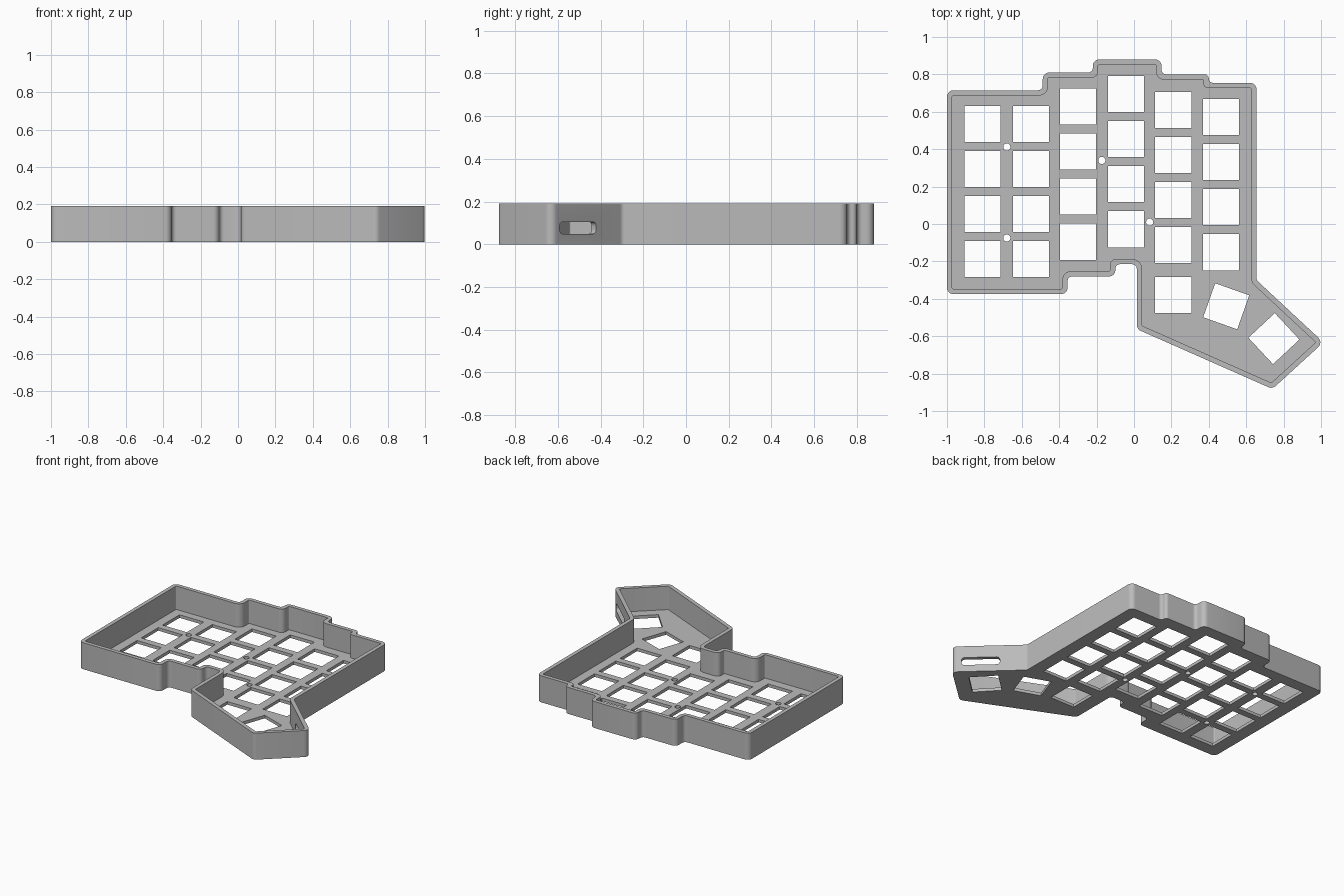
import bpy, bmesh
from math import radians, tan, cos, sin, pi, atan2
from mathutils import Vector, Matrix

cube = bpy.data.objects.get("Cube")
if cube:
    bpy.data.objects.remove(cube, do_unlink=True)

HEIGHT, FLOOR, WALL = 0.19, 0.022, 0.028
KEY, PITCH = 0.193, 0.241

grey = bpy.data.materials.new("plain_grey")
grey.use_nodes = True
grey.diffuse_color = (0.5, 0.5, 0.5, 1)
grey.node_tree.nodes["Principled BSDF"].inputs["Base Color"].default_value = (0.5, 0.5, 0.5, 1)


def cross(a, b):
    return a.x * b.y - a.y * b.x


def inset(poly, t):
    """Offset a counter-clockwise polygon inwards with mitred corners."""
    out = []
    for i, p in enumerate(poly):
        d0 = (p - poly[i - 1]).normalized()
        d1 = (poly[(i + 1) % len(poly)] - p).normalized()
        n0, n1 = Vector((-d0.y, d0.x)), Vector((-d1.y, d1.x))
        out.append(p + (n0 + n1) * t / (1 + n0.dot(n1)))
    return out


def fillet(poly, convex, concave, steps=6):
    """Round every corner with an arc, keeping arcs within half an edge."""
    out = []
    for i, p in enumerate(poly):
        a, b = poly[i - 1] - p, poly[(i + 1) % len(poly)] - p
        half = a.angle(b) / 2
        r = convex if cross(a, b) < 0 else concave
        cut = min(r / tan(half), a.length * 0.49, b.length * 0.49)
        r = cut * tan(half)
        u, v = a.normalized(), b.normalized()
        centre = p + (u + v).normalized() * (r / sin(half))
        start, end = p + u * cut - centre, p + v * cut - centre
        sweep = atan2(cross(start, end), start.dot(end))
        for k in range(steps + 1):
            out.append(centre + Matrix.Rotation(sweep * k / steps, 2) @ start)
    return out


def prism(bm, points, z0, z1, matrix=Matrix()):
    """Add a closed upright prism over a counter-clockwise outline."""
    low = [bm.verts.new(matrix @ Vector((p.x, p.y, z0))) for p in points]
    top = [bm.verts.new(matrix @ Vector((p.x, p.y, z1))) for p in points]
    bm.faces.new(low[::-1])
    bm.faces.new(top)
    n = len(points)
    for i in range(n):
        j = (i + 1) % n
        bm.faces.new((low[i], low[j], top[j], top[i]))


def make_object(name, bm):
    bmesh.ops.recalc_face_normals(bm, faces=bm.faces)
    mesh = bpy.data.meshes.new(name)
    bm.to_mesh(mesh)
    bm.free()
    mesh.materials.append(grey)
    obj = bpy.data.objects.new(name, mesh)
    bpy.context.collection.objects.link(obj)
    return obj


def rectangle(w, h):
    return [Vector((x * w / 2, y * h / 2)) for x, y in ((-1, -1), (1, -1), (1, 1), (-1, 1))]


# Case outline, counter-clockwise from the front left corner
outline = [Vector(p) for p in (
    (-1, -.375), (-.355, -.375), (-.355, -.28), (-.1, -.28), (-.1, -.215), (.015, -.215),
    (.015, -.562), (.74, -.882), (1.013, -.633), (.655, -.3), (.655, .755), (.4, .755),
    (.4, .8), (.147, .8), (.147, .88), (-.22, .88), (-.22, .81), (-.488, .81),
    (-.488, .715), (-1, .715))]

# Solid body
bm = bmesh.new()
prism(bm, fillet(outline, 0.035, 0.025), 0, HEIGHT)
case = make_object("keyboard_case", bm)

# Open cavity
bm = bmesh.new()
prism(bm, fillet(inset(outline, WALL), 0.007, 0.053), FLOOR, HEIGHT + 0.1)
cutters = [make_object("cavity_cutter", bm)]

# Key openings: x, y of the top key, number of keys
bm = bmesh.new()
columns = ((-.81, .535, 4), (-.55, .535, 4), (-.3, .628, 4), (-.043, .695, 4),
           (.21, .61, 4), (.465, .572, 4), (.21, -.38, 1))
keys = [(x, y - PITCH * k, 0) for x, y, count in columns for k in range(count)]
keys += [(.493, -.44, -19.5), (.748, -.613, 43)]
for x, y, angle in keys:
    place = Matrix.Translation((x, y, 0)) @ Matrix.Rotation(radians(angle), 4, 'Z')
    prism(bm, rectangle(KEY, KEY), -0.1, 0.1, place)

# Screw holes
circle = [Vector((cos(k * pi / 12), sin(k * pi / 12))) * 0.019 for k in range(24)]
for x, y in ((-.68, .412), (-.68, -.075), (-.172, .34), (.084, .01)):
    prism(bm, circle, -0.1, 0.1, Matrix.Translation((x, y, 0)))
cutters.append(make_object("hole_cutter", bm))

# Connector slot through the slanted wall
bm = bmesh.new()
edge = outline[8] - outline[9]
middle = outline[9] + edge * 0.62
place = (Matrix.Translation((middle.x, middle.y, 0.077))
         @ Matrix.Rotation(atan2(edge.y, edge.x), 4, 'Z')
         @ Matrix.Rotation(pi / 2, 4, 'X'))
prism(bm, fillet(rectangle(0.25, 0.056), 0.02, 0.02), -0.06, 0.06, place)
cutters.append(make_object("slot_cutter", bm))

# Cut everything out and discard the cutters
bpy.context.view_layer.objects.active = case
for cutter in cutters:
    cutter.hide_render = True
    mod = case.modifiers.new(cutter.name, 'BOOLEAN')
    mod.operation, mod.solver, mod.object = 'DIFFERENCE', 'EXACT', cutter
    bpy.ops.object.modifier_apply(modifier=mod.name)
    bpy.data.objects.remove(cutter, do_unlink=True)

bpy.ops.object.select_all(action='DESELECT')
case.select_set(True)
bpy.ops.object.shade_smooth_by_angle(angle=radians(30))
